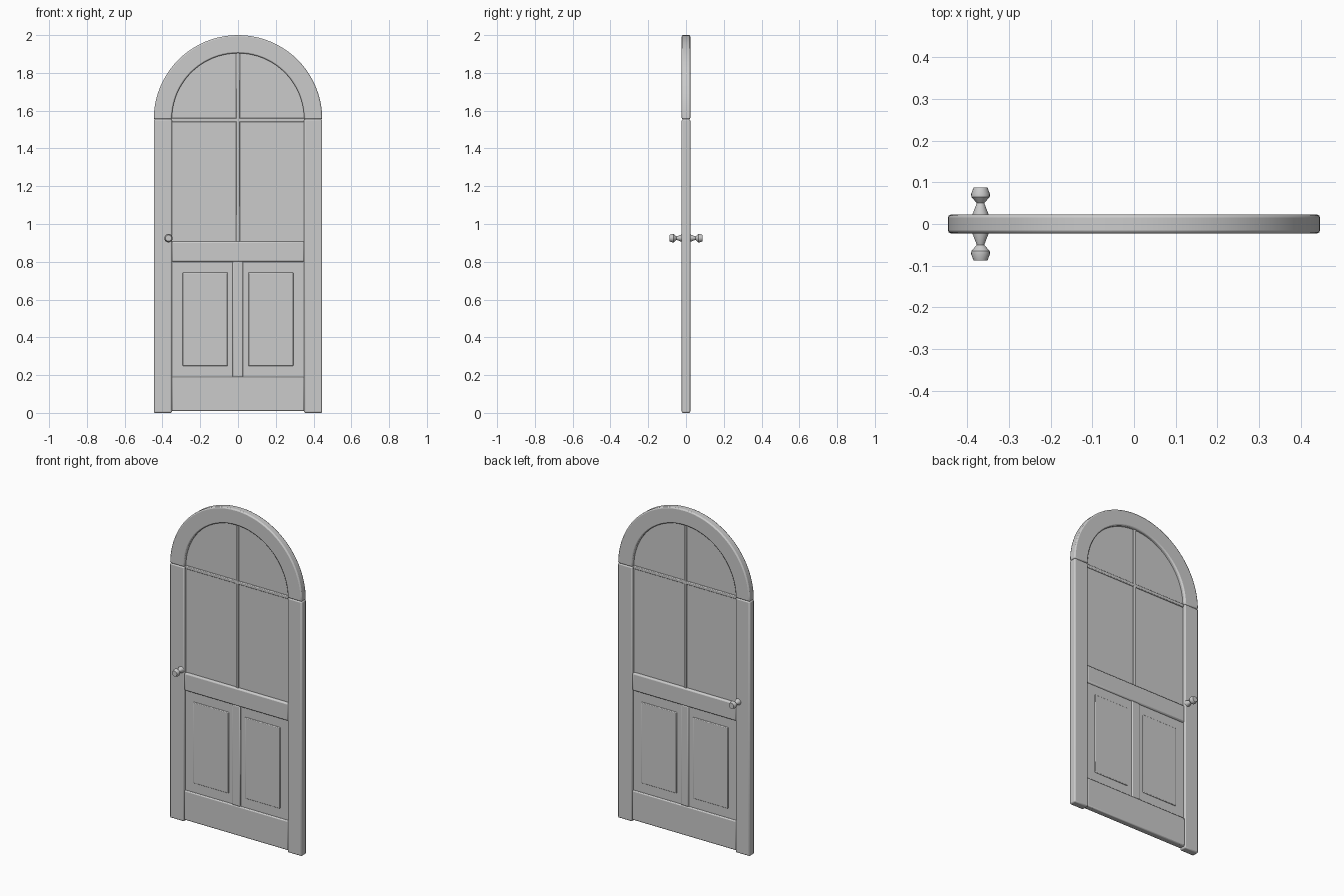
import bpy, bmesh, math

if "Cube" in bpy.data.objects:
    bpy.data.objects.remove(bpy.data.objects["Cube"])

R_OUT, R_IN, SPRING = 0.446, 0.35, 1.555   # arch radii and springing height
HALF = 0.0225                              # half thickness of the frame


def finish(name, bm, bevel=0.0, segs=2, angle=80):
    bmesh.ops.recalc_face_normals(bm, faces=bm.faces)
    me = bpy.data.meshes.new(name)
    bm.to_mesh(me)
    bm.free()
    ob = bpy.data.objects.new(name, me)
    bpy.context.collection.objects.link(ob)
    if bevel:
        mod = ob.modifiers.new("bevel", "BEVEL")
        mod.width, mod.segments = bevel, segs
        mod.limit_method, mod.angle_limit = "ANGLE", math.radians(40)
    bpy.ops.object.select_all(action="DESELECT")
    ob.select_set(True)
    bpy.context.view_layer.objects.active = ob
    bpy.ops.object.shade_smooth_by_angle(angle=math.radians(angle))
    return ob


def box(name, x0, x1, z0, z1, half_y, bevel=0.006):
    bm = bmesh.new()
    bmesh.ops.create_cube(bm, size=1)
    for v in bm.verts:
        v.co.x = (x0 + x1) / 2 + v.co.x * (x1 - x0)
        v.co.y *= 2 * half_y
        v.co.z = (z0 + z1) / 2 + v.co.z * (z1 - z0)
    return finish(name, bm, bevel)


# side stiles
for side, s in (("left", -1), ("right", 1)):
    a, b = sorted((s * R_IN, s * R_OUT))
    box(side + "_stile", a, b, 0, SPRING, HALF, 0.007)

# arched head: rectangular section swept over half a circle
bm = bmesh.new()
N = 40
rings = []
for i in range(N + 1):
    t = math.pi * i / N
    rings.append([bm.verts.new((r * math.cos(t), y, SPRING + r * math.sin(t) * (0.445 / R_OUT)))
                  for r, y in ((R_IN, -HALF), (R_OUT, -HALF), (R_OUT, HALF), (R_IN, HALF))])
for p, q in zip(rings, rings[1:]):
    for k in range(4):
        bm.faces.new((p[k], p[(k + 1) % 4], q[(k + 1) % 4], q[k]))
bm.faces.new(rings[0])
bm.faces.new(rings[-1])
finish("arch_head", bm, 0.007)

# rails and lower mullion
box("bottom_rail", -0.351, 0.351, 0.01, 0.19, 0.019)
box("lock_rail", -0.351, 0.351, 0.80, 0.908, 0.019, 0.008)
box("lower_mullion", -0.028, 0.026, 0.188, 0.802, 0.017)

# glass pane with round top
bm = bmesh.new()
rg = R_IN + 0.005
outline = [(-rg, 0.90), (rg, 0.90)] + [
    (rg * math.cos(math.pi * i / N), SPRING + rg * math.sin(math.pi * i / N)) for i in range(N + 1)]
face = bm.faces.new([bm.verts.new((x, -0.003, z)) for x, z in outline])
ext = bmesh.ops.extrude_face_region(bm, geom=[face])
for v in ext["geom"]:
    if isinstance(v, bmesh.types.BMVert):
        v.co.y = 0.003
finish("glass_pane", bm, angle=30)

# glazing bars
box("vertical_glazing_bar", -0.01, 0.01, 0.90, 1.91, 0.010, 0.004)
box("horizontal_glazing_bar", -0.352, 0.352, 1.54, 1.56, 0.010, 0.004)

# recessed panel boards with raised fields on both faces
for side, s in (("left", -1), ("right", 1)):
    a, b = sorted((s * 0.015, s * 0.355))
    box(side + "_panel_board", a, b, 0.18, 0.81, 0.009, 0)
    a, b = sorted((s * 0.055, s * 0.293))
    box(side + "_raised_panel", a, b, 0.248, 0.743, 0.014, 0.004)

# turned knobs, front and back
PROFILE = ((0.0, 0.018), (0.019, 0.018), (0.019, 0.024), (0.009, 0.050),
           (0.022, 0.065), (0.0225, 0.072), (0.0165, 0.088), (0.0, 0.088))
for side, s in (("front", -1), ("back", 1)):
    bm = bmesh.new()
    pts = [bm.verts.new((r, s * y, 0)) for r, y in PROFILE]
    edges = [bm.edges.new(e) for e in zip(pts, pts[1:])]
    bmesh.ops.spin(bm, geom=pts + edges, cent=(0, 0, 0), axis=(0, 1, 0),
                   angle=2 * math.pi, steps=20)
    bmesh.ops.remove_doubles(bm, verts=bm.verts, dist=1e-5)
    bmesh.ops.translate(bm, verts=bm.verts, vec=(-0.368, 0, 0.925))
    finish(side + "_knob", bm, angle=35)
